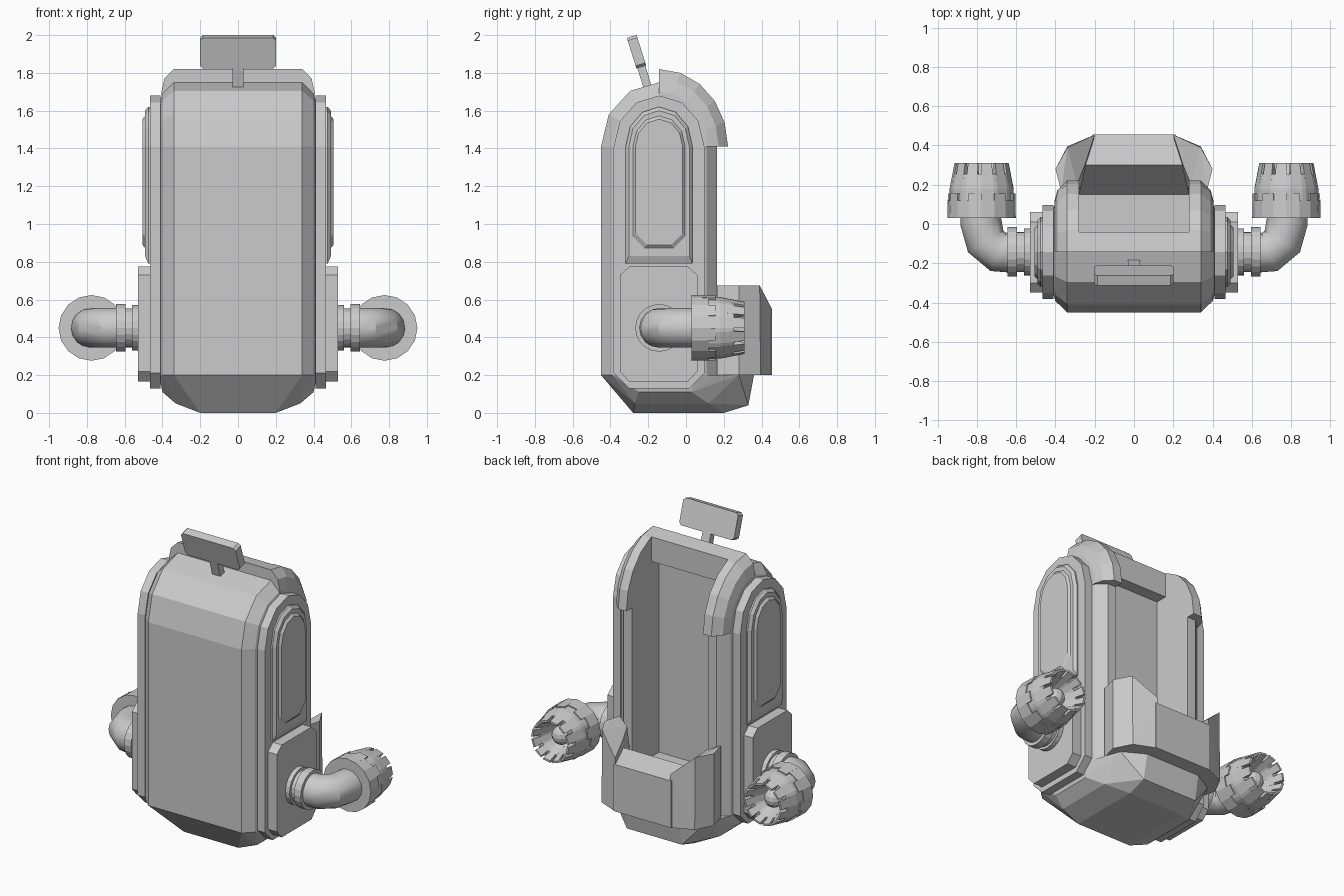
import bpy, bmesh, math
from mathutils import Vector, Matrix

old = bpy.data.objects.get("Cube")
if old:
    bpy.data.objects.remove(old, do_unlink=True)

grey = bpy.data.materials.new("plain_grey")
grey.use_nodes = True
GREY = (0.6, 0.6, 0.6, 1)
grey.diffuse_color = GREY
grey.node_tree.nodes["Principled BSDF"].inputs["Base Color"].default_value = GREY

MID = -0.1425    # centre line of the cabin, along y
SPRING = 1.41    # height where the roof arch starts


def finish(name, bm, mirror=False):
    bmesh.ops.recalc_face_normals(bm, faces=bm.faces)
    mesh = bpy.data.meshes.new(name)
    bm.to_mesh(mesh)
    bm.free()
    mesh.materials.append(grey)
    ob = bpy.data.objects.new(name, mesh)
    bpy.context.collection.objects.link(ob)
    if mirror:
        ob.modifiers.new("Mirror", 'MIRROR').use_mirror_merge = False
    return ob


def add_hull(bm, points):
    verts = [bm.verts.new(p) for p in points]
    res = bmesh.ops.convex_hull(bm, input=verts)
    spare = {v for v in res["geom_interior"] + res["geom_unused"]
             if isinstance(v, bmesh.types.BMVert)}
    bmesh.ops.delete(bm, geom=list(spare), context='VERTS')


def hull(name, points, mirror=False):
    bm = bmesh.new()
    add_hull(bm, points)
    bmesh.ops.dissolve_limit(bm, angle_limit=0.02, verts=bm.verts, edges=bm.edges)
    return finish(name, bm, mirror)


def both(points):
    return [(s * x, y, z) for x, y, z in points for s in (-1, 1)]


def box(x, y0, y1, z0, z1):
    return both([(x, y, z) for y in (y0, y1) for z in (z0, z1)])


def arch(x, half, rise, bottom, cut=0.0, steps=6):
    """Arched outline at one x, with corners cut off at the bottom."""
    pts = []
    for i in range(steps + 1):
        a = math.pi * i / steps
        pts.append((x, MID - half * math.cos(a), SPRING + rise * math.sin(a)))
    for s in (-1, 1):
        pts += [(x, MID + s * half, bottom + cut), (x, MID + s * (half - cut), bottom)]
    return pts


def carve(ob, cutters):
    for c in cutters:
        m = ob.modifiers.new("Opening", 'BOOLEAN')
        m.operation, m.solver, m.object = 'DIFFERENCE', 'EXACT', c
        bpy.context.view_layer.objects.active = ob
        bpy.ops.object.modifier_apply(modifier=m.name)


# Cabin shell and hood, both opened at the back
cabin = hull("cabin_shell", both(arch(0.34, 0.3075, 0.34, 0.2)
             + arch(0.40, 0.25, 0.28, 0.2) + arch(0.42, 0.19, 0.22, 0.2)))


def hood_ring(x, half, rise):
    ring = [(x, MID + half * math.sin(a), SPRING + rise * math.cos(a))
            for a in (math.pi / 2 * i / 5 for i in range(6))]
    return ring + [(x, MID, SPRING)]


hood = hull("hood", both(hood_ring(0.34, 0.365, 0.41) + hood_ring(0.39, 0.315, 0.36)
                         + hood_ring(0.405, 0.26, 0.29)))
cutters = [hull("opening_cutter", box(0.28, -0.12, 1, 0.35, 1.64)),
           hull("roof_cutter", box(0.28, -0.04, 1, 1.6, 2.2))]
for part in (cabin, hood):
    carve(part, cutters)
for c in cutters:
    bpy.data.objects.remove(c, do_unlink=True)

# Chamfered base
hull("base", both([
    (0.34, -0.45, 0.2), (0.40, -0.39, 0.2), (0.42, -0.33, 0.2), (0.42, 0.05, 0.2),
    (0.38, 0.17, 0.2), (0.34, 0.28, 0.2), (0.2, 0.36, 0.2),
    (0.40, -0.25, 0.11), (0.40, 0.03, 0.11), (0.33, -0.27, 0.05), (0.33, 0.12, 0.05),
    (0.2, -0.28, 0), (0.2, 0.2, 0), (0.2, 0.33, 0.04)]))

# Rear sill between two raised corner guards
hull("rear_sill", both([(0.25, 0.15, 0.2), (0.21, 0.455, 0.2), (0.21, 0.455, 0.51),
                        (0.25, 0.30, 0.55), (0.28, 0.2, 0.35), (0.28, 0.15, 0.35)]))
hull("rear_guard", [
    (0.37, 0.165, 0.2), (0.40, 0.28, 0.2), (0.34, 0.395, 0.2), (0.2, 0.455, 0.2),
    (0.26, 0.165, 0.2), (0.37, 0.165, 0.675), (0.40, 0.28, 0.675), (0.34, 0.39, 0.675),
    (0.29, 0.2, 0.64), (0.25, 0.30, 0.60), (0.2, 0.455, 0.55)], True)

# Side flange, window pod and arm mount
hull("side_flange", arch(0.41, 0.24, 0.27, 0.13, 0.08)
     + arch(0.465, 0.24, 0.27, 0.13, 0.08), True)
hull("window_frame", arch(0.46, 0.177, 0.21, 0.79) + arch(0.475, 0.177, 0.21, 0.79)
     + arch(0.492, 0.16, 0.19, 0.83), True)
hull("window_panel", arch(0.49, 0.14, 0.165, 0.87, 0.06)
     + arch(0.506, 0.125, 0.145, 0.89, 0.06), True)
mount = [(-0.35, 0.22), (-0.30, 0.165), (0.01, 0.165), (0.06, 0.22),
         (0.06, 0.73), (0.01, 0.775), (-0.30, 0.775), (-0.35, 0.73)]
hull("arm_mount", [(x, y, z) for x in (0.45, 0.53) for y, z in mount], True)

# Arm joint rings
ARM_Z = 0.45
bm = bmesh.new()
for x0, x1, r in ((0.52, 0.56, 0.12), (0.55, 0.6, 0.103), (0.595, 0.645, 0.126)):
    m = Matrix.Translation(((x0 + x1) / 2, MID, ARM_Z)) @ Matrix.Rotation(math.pi / 2, 4, 'Y')
    bmesh.ops.create_cone(bm, cap_ends=True, segments=20, radius1=r, radius2=r,
                          depth=x1 - x0, matrix=m)
finish("arm_joint", bm, True)

# Bent arm swept along a short path
path = [Vector((x, y, ARM_Z)) for x, y in
        ((0.63, MID), (0.69, MID), (0.755, -0.09), (0.78, 0.01), (0.78, 0.05))]
bm = bmesh.new()
rings = []
for i, p in enumerate(path):
    t = (path[min(i + 1, 4)] - path[max(i - 1, 0)]).normalized()
    side = Vector((-t.y, t.x, 0))
    rings.append([bm.verts.new(p + 0.105 * (math.cos(a) * side + math.sin(a) * Vector((0, 0, 1))))
                  for a in (math.tau * k / 16 for k in range(16))])
for a, b in zip(rings, rings[1:]):
    for k in range(16):
        bm.faces.new((a[k], a[k - 1], b[k - 1], b[k]))
arm = finish("bent_arm", bm, True)
arm.select_set(True)
bpy.context.view_layer.objects.active = arm
bpy.ops.object.shade_smooth_by_angle(angle=math.radians(30))

# Crowned nozzle: collar, toothed funnel and centre ball
AXIS_X = 0.776


def sector(bm, a0, a1, sections):
    """Wedge of a ring; sections are (y, outer radius, inner radius)."""
    add_hull(bm, [(AXIS_X + r * math.cos(a), y, ARM_Z + r * math.sin(a))
                  for y, ro, ri in sections for r in (ro, ri) for a in (a0, a1)])


bm = bmesh.new()
STEP = math.tau / 16
for i in range(16):
    end = 0.155 if i % 2 else 0.12
    sector(bm, i * STEP, (i + 1) * STEP, [(0.03, 0.174, 0), (end, 0.172, 0.1)])
finish("nozzle_collar", bm, True)

bm = bmesh.new()
STEP = math.tau / 12
for i in range(12):
    a, b, c = i * STEP, (i + 0.74) * STEP, (i + 1) * STEP
    sector(bm, a, b, [(0.1, 0.165, 0.05), (0.18, 0.163, 0.08), (0.31, 0.138, 0.125)])
    sector(bm, b, c, [(0.1, 0.165, 0.05), (0.18, 0.163, 0.08), (0.255, 0.148, 0.105)])
finish("nozzle_crown", bm, True)

bm = bmesh.new()
bmesh.ops.create_uvsphere(bm, u_segments=12, v_segments=8, radius=0.06,
                          matrix=Matrix.Translation((AXIS_X, 0.19, ARM_Z)))
finish("nozzle_ball", bm, True)

# Tilted top plate on a stem
tilt = Matrix.Translation((0, -0.262, 1.912)) @ Matrix.Rotation(math.radians(17.5), 4, 'X')


def tilted(name, outline, half):
    hull(name, [tilt @ Vector((s * x, y, z)) for x, z in outline
                for y in (-half, half) for s in (-1, 1)])


tilted("top_plate", [(0.2, -0.07), (0.185, -0.085), (0.2, 0.07), (0.185, 0.085)], 0.027)
tilted("plate_stem", [(0.03, -0.21), (0.03, -0.07)], 0.022)
